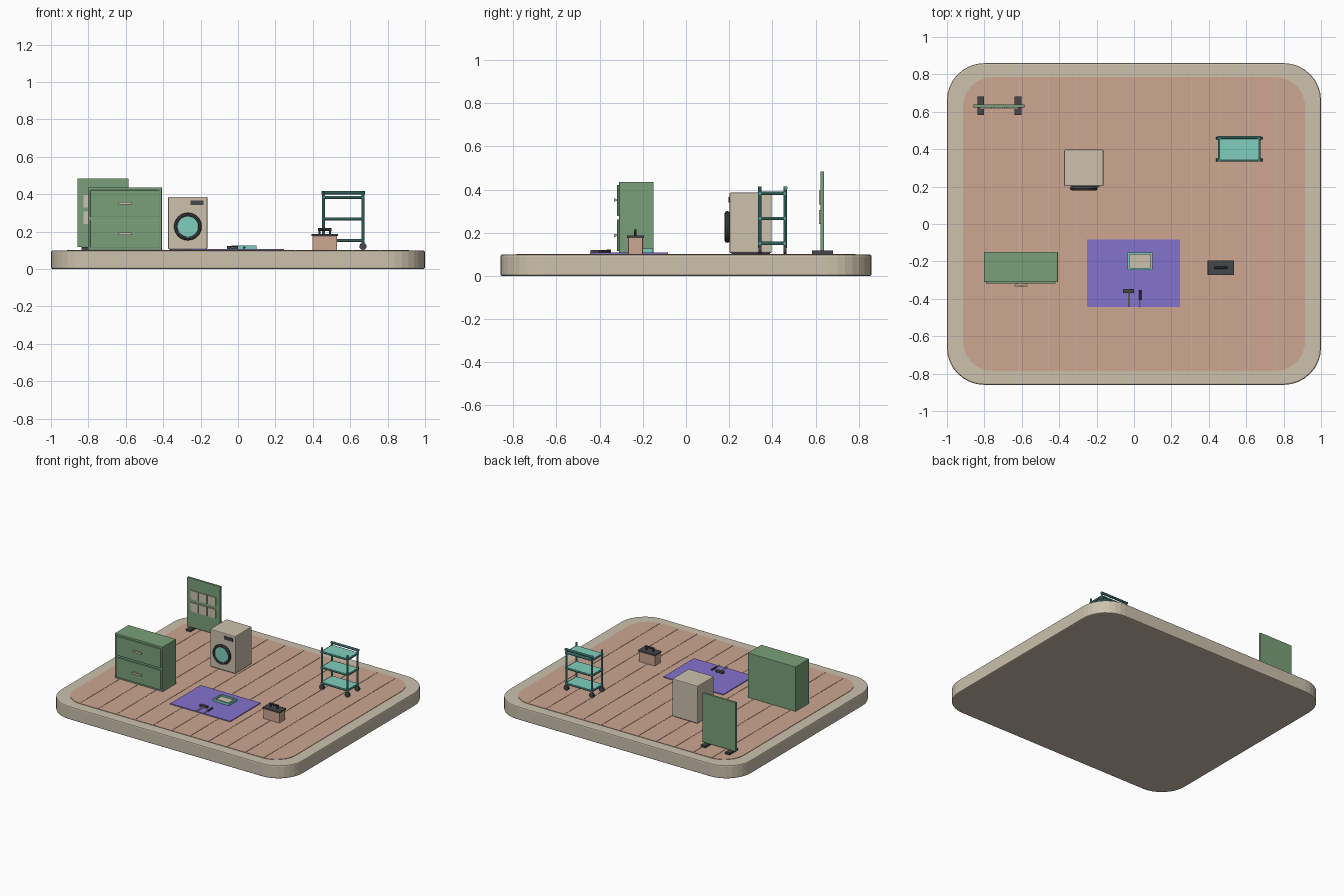
import bpy, bmesh, math
from mathutils import Vector, Matrix

if "Cube" in bpy.data.objects:
    bpy.data.objects.remove(bpy.data.objects["Cube"])


def material(name, hexcode):
    m = bpy.data.materials.new(name)
    lin = []
    for i in (0, 2, 4):
        c = int(hexcode[i:i + 2], 16) / 255
        lin.append(c / 12.92 if c <= 0.04045 else ((c + 0.055) / 1.055) ** 2.4)
    m.diffuse_color = (*lin, 1)
    m.use_nodes = True
    m.node_tree.nodes["Principled BSDF"].inputs["Base Color"].default_value = m.diffuse_color
    return m


TAN = material("tan", "CCC1AD")
PINK = material("clay pink", "CDA691")
GREEN = material("sage green", "7AA07A")
TEAL = material("teal", "7FCFBE")
DEEP = material("deep teal", "58A098")
PURPLE = material("violet", "8373CE")
DARK = material("charcoal", "46474C")


def finish(name, bm, mat, smooth=False):
    bmesh.ops.recalc_face_normals(bm, faces=bm.faces)
    me = bpy.data.meshes.new(name)
    bm.to_mesh(me)
    bm.free()
    me.materials.append(mat)
    ob = bpy.data.objects.new(name, me)
    bpy.context.collection.objects.link(ob)
    if smooth:
        bpy.ops.object.select_all(action='DESELECT')
        ob.select_set(True)
        bpy.context.view_layer.objects.active = ob
        bpy.ops.object.shade_smooth_by_angle(angle=math.radians(35))
    return ob


def box(name, x, y, z, mat, bevel=0.0):
    """Box from (min, max) ranges on each axis."""
    bm = bmesh.new()
    bmesh.ops.create_cube(bm, size=1)
    for v in bm.verts:
        v.co = [sum(r) / 2 + c * (r[1] - r[0]) for r, c in zip((x, y, z), v.co)]
    if bevel:
        bmesh.ops.bevel(bm, geom=bm.edges[:], offset=bevel, segments=2,
                        profile=0.5, affect='EDGES')
    return finish(name, bm, mat)


def rod(name, a, b, r, mat, sides=10):
    """Cylinder between two points."""
    a, b = Vector(a), Vector(b)
    bm = bmesh.new()
    rot = (b - a).to_track_quat('Z', 'Y').to_matrix().to_4x4()
    bmesh.ops.create_cone(bm, cap_ends=True, segments=sides, radius1=r, radius2=r,
                          depth=(b - a).length,
                          matrix=Matrix.Translation((a + b) / 2) @ rot)
    return finish(name, bm, mat, True)


def rounded_slab(hx, hy, r, z0, z1, seg=8):
    """Rounded rectangle extruded upwards, as a bmesh."""
    bm = bmesh.new()
    vs = []
    for k, (sx, sy) in enumerate(((1, 1), (-1, 1), (-1, -1), (1, -1))):
        for i in range(seg + 1):
            t = math.pi / 2 * (k + i / seg)
            vs.append(bm.verts.new((sx * (hx - r) + r * math.cos(t),
                                    sy * (hy - r) + r * math.sin(t), z0)))
    f = bm.faces.new(vs)
    ex = bmesh.ops.extrude_face_region(bm, geom=[f])
    for v in ex['geom']:
        if isinstance(v, bmesh.types.BMVert):
            v.co.z = z1
    return bm


# Platform with softened rims
bm = rounded_slab(1.0, 0.86, 0.2, 0, 0.099)
rims = [e for e in bm.edges if abs(e.verts[0].co.z - e.verts[1].co.z) < 1e-6]
bmesh.ops.bevel(bm, geom=rims, offset=0.008, segments=2, profile=0.5, affect='EDGES')
finish("platform", bm, TAN)

# Floor planks cut from a rounded slab, with thin gaps
N, HX, GAP = 12, 0.915, 0.0012
for i in range(N):
    bm = rounded_slab(HX, 0.785, 0.16, 0.097, 0.102)
    for side, xc in ((-1, -HX + 2 * HX * i / N + GAP), (1, -HX + 2 * HX * (i + 1) / N - GAP)):
        if abs(xc) < HX - 0.01:
            cut = bmesh.ops.bisect_plane(bm, geom=bm.verts[:] + bm.edges[:] + bm.faces[:],
                                         plane_co=(xc, 0, 0), plane_no=(side, 0, 0),
                                         clear_outer=True)
            edges = [g for g in cut['geom_cut'] if isinstance(g, bmesh.types.BMEdge)]
            bmesh.ops.holes_fill(bm, edges=edges)
    finish(f"floor_plank_{i}", bm, PINK)

# Drawer cabinet
box("cabinet_body", (-0.803, -0.407), (-0.31, -0.15), (0.1, 0.436), GREEN, 0.003)
for n, z0, z1 in (("lower", 0.115, 0.262), ("upper", 0.278, 0.421)):
    box(f"{n}_drawer_front", (-0.79, -0.42), (-0.319, -0.305), (z0, z1), GREEN, 0.002)
    zc = z0 + 0.073
    box(f"{n}_drawer_handle", (-0.64, -0.57), (-0.333, -0.327), (zc - 0.007, zc + 0.007), TAN)
    for x in (-0.63, -0.58):
        box(f"{n}_handle_post", (x - 0.004, x + 0.004), (-0.328, -0.317),
            (zc - 0.004, zc + 0.004), TAN)

# Washing machine
box("washer_body", (-0.374, -0.163), (0.202, 0.397), (0.106, 0.386), TAN, 0.006)
box("washer_plinth", (-0.366, -0.171), (0.21, 0.389), (0.1, 0.108), DARK)
box("washer_display", (-0.254, -0.184), (0.197, 0.205), (0.341, 0.365), DARK)
WX, WZ = -0.268, 0.227
bm = bmesh.new()
R, T, SEG, PROF = 0.064, 0.010, 32, 8
ring = [[bm.verts.new((WX + (R + T * math.cos(b)) * math.cos(a), 0.191 + T * 1.2 * math.sin(b),
                       WZ + (R + T * math.cos(b)) * math.sin(a)))
         for b in (2 * math.pi * j / PROF for j in range(PROF))]
        for a in (2 * math.pi * i / SEG for i in range(SEG))]
for i in range(SEG):
    for j in range(PROF):
        p, q = ring[i], ring[(i + 1) % SEG]
        bm.faces.new((p[j], p[(j + 1) % PROF], q[(j + 1) % PROF], q[j]))
finish("washer_door_ring", bm, DARK, True)
rod("washer_door_glass", (WX, 0.206, WZ), (WX, 0.187, WZ), 0.06, TEAL, 32)

# Standing board with six cards
box("board_panel", (-0.858, -0.585), (0.623, 0.639), (0.117, 0.484), GREEN, 0.002)
for i, x in enumerate((-0.82, -0.62)):
    box(f"board_foot_{i}", (x - 0.018, x + 0.018), (0.583, 0.682), (0.1, 0.118), DARK)
for r, z in enumerate((0.24, 0.33)):
    for c in range(3):
        x = -0.826 + c * 0.0725
        box(f"board_card_{r}_{c}", (x, x + 0.063), (0.616, 0.624), (z, z + 0.066), TAN)

# Trolley
PX, PY = (0.457, 0.668), (0.342, 0.459)
for z in (0.151, 0.266, 0.382):
    box("trolley_shelf", (PX[0] - 0.005, PX[1] + 0.005), (PY[0] - 0.004, PY[1] + 0.004),
        (z - 0.007, z + 0.007), TEAL)
    for y in PY:
        rod("trolley_long_rail", (PX[0] - 0.008, y, z), (PX[1] + 0.008, y, z), 0.008, DEEP)
    for x in PX:
        rod("trolley_short_rail", (x, PY[0], z), (x, PY[1], z), 0.008, DEEP)
for x in PX:
    for y in PY:
        rod("trolley_post", (x, y, 0.13), (x, y, 0.414), 0.008, DEEP)
        rod("trolley_wheel", (x, y - 0.007, 0.121), (x, y + 0.007, 0.121), 0.019, DARK, 16)
rod("trolley_push_bar", (PX[0] - 0.01, PY[1] + 0.003, 0.407),
    (PX[1] + 0.01, PY[1] + 0.003, 0.407), 0.009, DEEP)

# Toolbox
box("toolbox_body", (0.398, 0.53), (-0.268, -0.2), (0.1, 0.177), PINK, 0.002)
box("toolbox_lid", (0.394, 0.535), (-0.274, -0.195), (0.176, 0.188), DARK, 0.002)
for x in (0.435, 0.492):
    rod("toolbox_handle_post", (x, -0.235, 0.185), (x, -0.235, 0.211), 0.006, DARK)
rod("toolbox_handle_grip", (0.428, -0.235, 0.211), (0.499, -0.235, 0.211), 0.007, DARK)

# Mat
box("work_mat", (-0.25, 0.246), (-0.445, -0.084), (0.1, 0.108), PURPLE)

# Parts tray
X0, X1, Y0, Y1, W = -0.035, 0.098, -0.247, -0.152, 0.011
box("tray_bottom", (X0 + W / 2, X1 - W / 2), (Y0 + W / 2, Y1 - W / 2), (0.107, 0.114), TAN)
for y in (Y0, Y1 - W):
    box("tray_long_wall", (X0, X1), (y, y + W), (0.107, 0.126), TEAL)
for x in (X0, X1 - W):
    box("tray_short_wall", (x, x + W), (Y0 + W, Y1 - W), (0.107, 0.126), TEAL)

# Hammer and screwdriver
box("hammer_head", (-0.06, 0.0), (-0.369, -0.348), (0.107, 0.122), DARK, 0.002)
rod("hammer_handle", (-0.028, -0.36, 0.114), (-0.028, -0.443, 0.114), 0.005, TAN)
rod("screwdriver_handle", (0.033, -0.352, 0.114), (0.033, -0.405, 0.114), 0.0065, DARK)
rod("screwdriver_shaft", (0.033, -0.4, 0.114), (0.033, -0.443, 0.114), 0.003, TAN)
